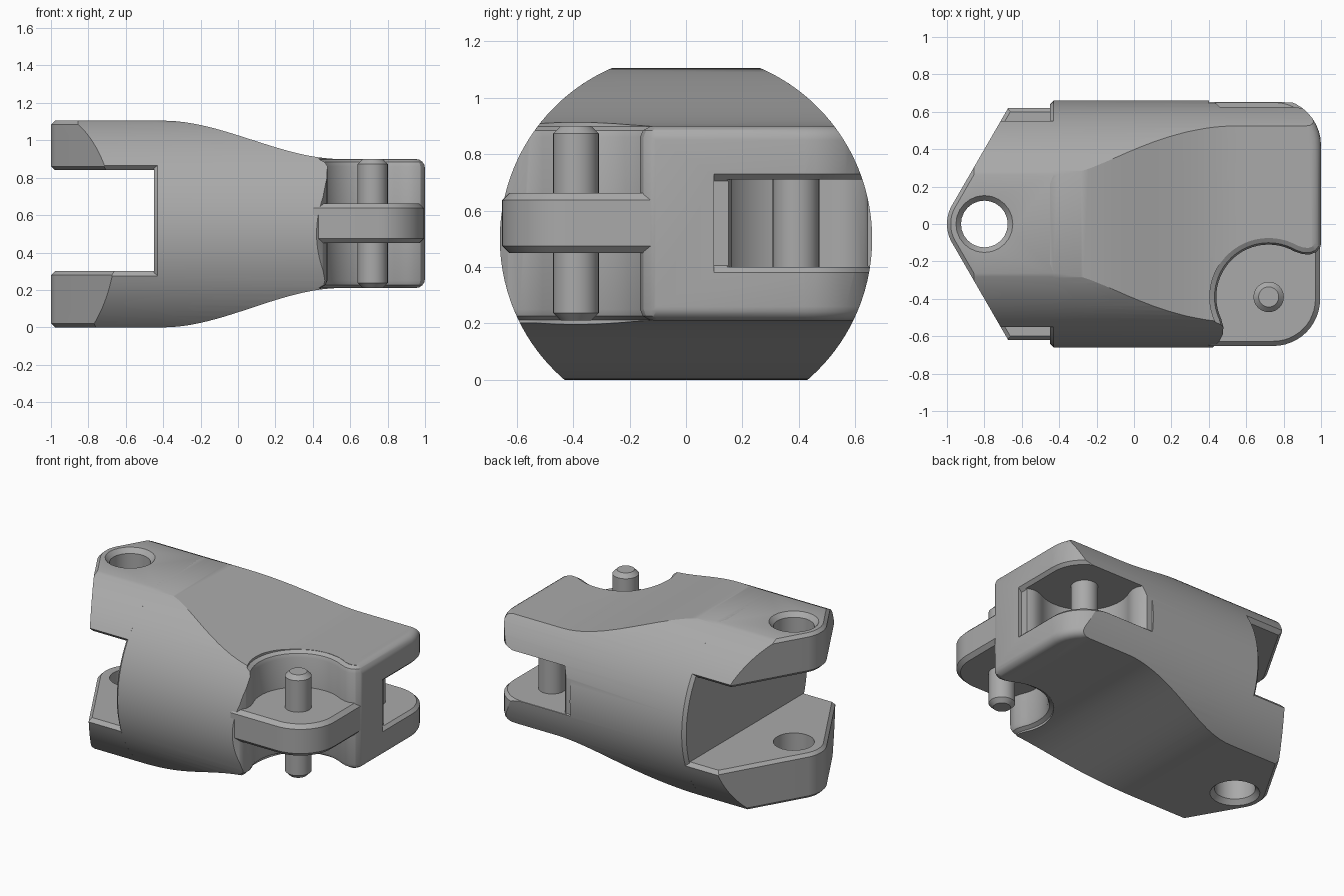
import bpy, bmesh
from math import sin, cos, radians, pi

if "Cube" in bpy.data.objects:
    bpy.data.objects.remove(bpy.data.objects["Cube"], do_unlink=True)

grey = bpy.data.materials.new("plain grey")
grey.use_nodes = True
colour = (0.4, 0.4, 0.4, 1)
grey.diffuse_color = colour
grey.node_tree.nodes["Principled BSDF"].inputs["Base Color"].default_value = colour


def arc(cx, cy, r, a0, a1, n):
    angles = [radians(a0 + (a1 - a0) * i / n) for i in range(n + 1)]
    return [(cx + r * cos(a), cy + r * sin(a)) for a in angles]


def circle(cx, cy, r, n=32):
    return arc(cx, cy, r, 0, 360, n)[:-1]


def rect(x0, x1, y0, y1):
    return [(x0, y0), (x1, y0), (x1, y1), (x0, y1)]


def inset(loop, d):
    """Offset a counter-clockwise loop inwards by d, with mitred corners."""
    out = []
    for i, (x, y) in enumerate(loop):
        (ax, ay), (bx, by) = loop[i - 1], loop[(i + 1) % len(loop)]
        la = ((x - ax) ** 2 + (y - ay) ** 2) ** 0.5
        lb = ((bx - x) ** 2 + (by - y) ** 2) ** 0.5
        n1 = ((ay - y) / la, (x - ax) / la)
        n2 = ((y - by) / lb, (bx - x) / lb)
        k = d / max(0.4, 1 + n1[0] * n2[0] + n1[1] * n2[1])
        out.append((x + k * (n1[0] + n2[0]), y + k * (n1[1] + n2[1])))
    return out


def solid(name, loop, rings, along_x=False, strips=False):
    """Stack inset copies of a loop; rings hold (inset, height or height function)."""
    bm = bmesh.new()
    levels = []
    for d, h in rings:
        row = []
        for x, y in inset(loop, d):
            z = h(x) if callable(h) else h
            row.append(bm.verts.new((z, x, y) if along_x else (x, y, z)))
        levels.append(row)
    n = len(loop)
    for lo, hi in zip(levels, levels[1:]):
        for i in range(n):
            j = (i + 1) % n
            bm.faces.new((lo[i], lo[j], hi[j], hi[i]))
    for row, flip in ((levels[0], True), (levels[-1], False)):
        caps = [row]
        if strips:
            caps = [[row[i], row[i + 1], row[n - 2 - i], row[n - 1 - i]]
                    for i in range(n // 2 - 1)]
        for cap in caps:
            bm.faces.new(cap[::-1] if flip else cap)
    bmesh.ops.recalc_face_normals(bm, faces=bm.faces)
    mesh = bpy.data.meshes.new(name)
    bm.to_mesh(mesh)
    bm.free()
    mesh.materials.append(grey)
    ob = bpy.data.objects.new(name, mesh)
    bpy.context.collection.objects.link(ob)
    return ob


def combine(ob, tool, operation):
    mod = ob.modifiers.new("cut", "BOOLEAN")
    mod.operation, mod.solver, mod.object = operation, "EXACT", tool
    dg = bpy.context.evaluated_depsgraph_get()
    mesh = bpy.data.meshes.new_from_object(ob.evaluated_get(dg))
    ob.modifiers.clear()
    ob.data = mesh
    bpy.data.objects.remove(tool, do_unlink=True)


def blend(a, b):
    def height(x):
        t = min(1, max(0, (x + 0.4) / 0.95))
        return a + (b - a) * t * t * (3 - 2 * t)
    return height


def shifted(f, dz):
    return lambda x: f(x) + dz


R, MID = 0.66, 0.5
PIN_X, PIN_Y = 0.72, 0.39

# Plan outline: pointed fork end, straight sides, rounded hinge end
half = arc(-0.8, 0, 0.2, 185, 210, 6) + [(-0.644, -0.67)]
half += [(-0.45 + i / 24, -0.67) for i in range(25)]
half += arc(0.75, -0.42, 0.25, -90, 0, 10)
plan = half + [(x, -y) for x, y in reversed(half)]

# Hinge clearance outline: round pocket with softened mouth
pocket = arc(PIN_X, -PIN_Y, 0.28, 60, 205, 24)
pocket += [(0.478, -0.55), (0.475, -0.59), (0.455, -0.63), (0.42, -0.66), (0.4, -0.9)]
pocket += [(1.2, -0.9), (1.2, -0.1), (1.002, -0.1), (0.995, -0.125), (0.975, -0.15),
           (0.94, -0.163), (0.9, -0.161)]
pocket_mirror = [(x, -y) for x, y in reversed(pocket)]

# Main body: tapered block with rounded rim, trimmed by a lengthwise cylinder
bottom, top, rim = blend(0, 0.21), blend(1.105, 0.9), 0.05
steps = [radians(a) for a in (0, 22.5, 45, 67.5, 90)]
rings = [(rim * (1 - cos(a)), shifted(bottom, rim * (1 - sin(a)))) for a in reversed(steps)]
rings += [(rim * (1 - cos(a)), shifted(top, -rim * (1 - sin(a)))) for a in steps]
body = solid("body", plan, rings, strips=True)
barrel = solid("barrel_tool", circle(0, MID, R, 112),
               [(0.02, -0.45), (0, -0.43), (0, 1.2)], along_x=True)
combine(body, barrel, "INTERSECT")

# Corner pocket around the exposed pin
tool = solid("pocket_tool", pocket, [(-0.035, 0.1), (-0.035, 0.212), (-0.01, 0.226), (0, 0.25),
                                     (0, 0.86), (-0.01, 0.884), (-0.035, 0.898), (-0.035, 1.1)])
combine(body, tool, "DIFFERENCE")

# Chamfered lips of the hinge slot, then the slot itself
lips = solid("lip_tool", rect(0.4, 1.3, 0.1, 0.9), [(0, 0.37), (0, 0.74)])
spool = solid("spool_tool", plan, [(-0.003, 0.3), (-0.003, 0.377), (0.025, 0.405),
                                   (0.025, 0.705), (-0.003, 0.733), (-0.003, 0.8)])
combine(lips, spool, "DIFFERENCE")
combine(body, lips, "DIFFERENCE")
combine(body, solid("slot_tool", pocket_mirror, [(0, 0.4), (0, 0.71)]), "DIFFERENCE")


# Fork jaws: chamfered plates with a countersunk hole
def jaw(name, z0, z1, section, hole_rings):
    ob = solid(name, plan, [(0.02, z0), (0, z0 + 0.02), (0, z1 - 0.02), (0.02, z1)])
    combine(ob, solid("section_tool", section, [(0, -1.2), (0, -0.43)], along_x=True), "INTERSECT")
    combine(ob, solid("hole_tool", circle(-0.8, 0, 0.125, 24), hole_rings), "DIFFERENCE")
    return ob


upper = arc(0, MID, R, 33.6, 146.4, 40) + [(-0.525, 0.84), (0.525, 0.84)]
lower = arc(0, MID, R, 199.9, 340.1, 50) + [(0.6, 0.3), (-0.6, 0.3)]
upper_jaw = jaw("upper_jaw", 0.84, 1.105, upper,
                [(0, 0.7), (0, 1.075), (-0.027, 1.105), (-0.027, 1.2)])
lower_jaw = jaw("lower_jaw", 0, 0.3, lower,
                [(-0.027, -0.1), (-0.027, 0), (0, 0.03), (0, 0.4)])

# Hinge plate reaching out of the body under the exposed pin
plate = [(0.4, -0.652)] + arc(0.745, -0.402, 0.25, -90, 0, 12) + [(0.995, -0.06), (0.4, -0.06)]
hinge_plate = solid("hinge_plate", plate, [(0.025, 0.45), (0, 0.475), (0, 0.637), (0.025, 0.662)])

# Pins
exposed_pin = solid("exposed_pin", circle(PIN_X, -PIN_Y, 0.081),
                    [(0.027, 0.21), (0, 0.237), (0, 0.873), (0.027, 0.9)])
slot_pin = solid("slot_pin", circle(PIN_X, PIN_Y, 0.083), [(0, 0.38), (0, 0.73)])

# Smooth shading with sharp edges kept
for ob in (body, upper_jaw, lower_jaw, hinge_plate, exposed_pin, slot_pin):
    bpy.ops.object.select_all(action="DESELECT")
    ob.select_set(True)
    bpy.context.view_layer.objects.active = ob
    bpy.ops.object.shade_smooth_by_angle(angle=radians(25))
